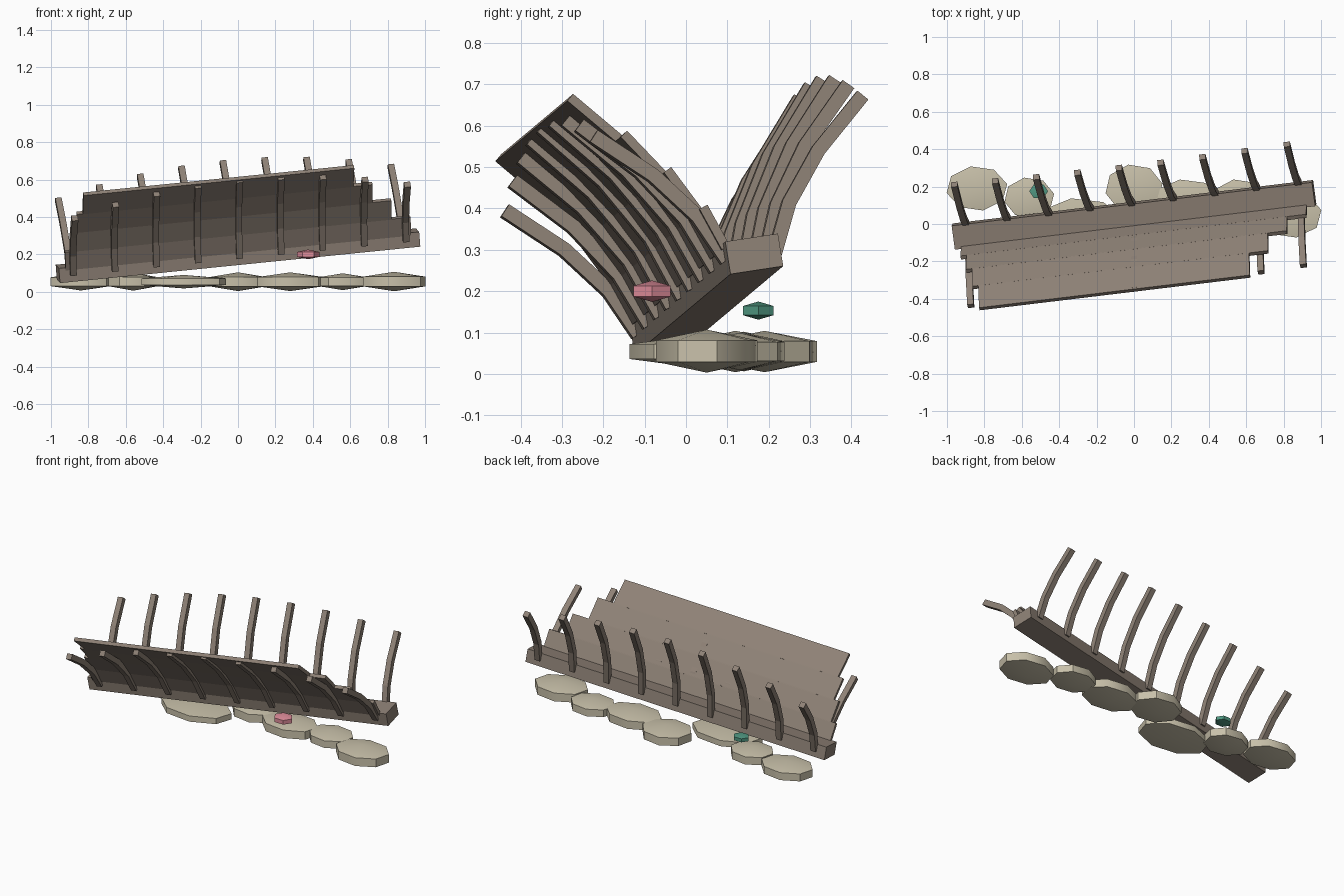
import bpy, bmesh, math
from mathutils import Matrix, Vector, Euler

if "Cube" in bpy.data.objects:
    bpy.data.objects.remove(bpy.data.objects["Cube"])

# Whole wreck is tilted as one group
WRECK = Matrix.Translation((0, 0.049, 0.193)) @ Euler((0.15, -0.1, 0.12)).to_matrix().to_4x4()


def material(name, rgb):
    m = bpy.data.materials.new(name)
    m.diffuse_color = (*rgb, 1)
    m.use_nodes = True
    m.node_tree.nodes["Principled BSDF"].inputs["Base Color"].default_value = m.diffuse_color
    return m


WOOD = material("old_wood", (0.27, 0.22, 0.18))
STONE = material("pale_stone", (0.58, 0.53, 0.40))
PINK = material("pink", (0.75, 0.27, 0.33))
GREEN = material("green", (0.08, 0.31, 0.22))


def finish(bm, name, mat, matrix):
    bmesh.ops.recalc_face_normals(bm, faces=bm.faces)
    me = bpy.data.meshes.new(name)
    bm.to_mesh(me)
    bm.free()
    me.materials.append(mat)
    ob = bpy.data.objects.new(name, me)
    bpy.context.collection.objects.link(ob)
    ob.matrix_world = matrix
    return ob


def box(name, size, matrix):
    bm = bmesh.new()
    bmesh.ops.create_cube(bm, size=1)
    bmesh.ops.scale(bm, vec=size, verts=bm.verts)
    return finish(bm, name, WOOD, matrix)


def curve_out(t):
    # sideways distance of the hull curve at height fraction t
    return 0.059 + 0.1065 * t + 0.1665 * t * t


def rib(name, x, side, height, thick=0.034):
    pts = [Vector((x, side * curve_out(i / 3), height * i / 3)) for i in range(4)]
    bm = bmesh.new()
    rings = []
    h = thick / 2
    for i, p in enumerate(pts):
        dirs = [(b - a).normalized() for a, b in zip(pts, pts[1:])]
        a, b = dirs[max(i - 1, 0)], dirs[min(i, 2)]
        t = (a + b).normalized()
        n = Vector((0, -t.z, t.y)) / t.dot(a)
        rings.append([bm.verts.new(p + Vector((sx * h, 0, 0)) + n * (sn * h))
                      for sx, sn in ((-1, -1), (1, -1), (1, 1), (-1, 1))])
    for r, s in zip(rings, rings[1:]):
        for k in range(4):
            bm.faces.new((r[k], r[(k + 1) % 4], s[(k + 1) % 4], s[k]))
    bm.faces.new(rings[0])
    bm.faces.new(rings[-1])
    return finish(bm, name, WOOD, WRECK)


def pebble(name, centre, half, mat, sides, turn=0.0):
    # squat body: two rings with a vertical rim between them, plus two poles
    bm = bmesh.new()
    rx, ry, rz = half
    rings = []
    for z in (-rz / 2, rz / 2):
        angs = [2 * math.pi * k / sides + turn for k in range(sides)]
        rings.append([bm.verts.new((rx * math.cos(a), ry * math.sin(a), z)) for a in angs])
    low, top = bm.verts.new((0, 0, -rz)), bm.verts.new((0, 0, rz))
    for k in range(sides):
        j = (k + 1) % sides
        bm.faces.new((rings[0][k], rings[0][j], rings[1][j], rings[1][k]))
        bm.faces.new((rings[0][j], rings[0][k], low))
        bm.faces.new((rings[1][k], rings[1][j], top))
    ob = finish(bm, name, mat, Matrix.Translation(centre))
    for f in ob.data.polygons:
        f.use_smooth = True
    bpy.context.view_layer.objects.active = ob
    ob.select_set(True)
    bpy.ops.object.shade_smooth_by_angle(angle=math.radians(40))
    ob.select_set(False)


# Keel beam
box("keel", (1.95, 0.13, 0.08), WRECK)

# Paired ribs, tallest amidships
for i in range(9):
    x = -0.9 + 0.225 * i
    height = 0.46 - 0.114 * (x / 0.9) ** 2
    for side, label in ((-1, "front"), (1, "back")):
        rib(f"rib_{label}_{i + 1}", x, side, height)

# Surviving planks on the front side, shorter towards the top
edges = [0.03, 0.13, 0.24, 0.35, 0.465]
for k in range(4):
    a = Vector((0, -curve_out(edges[k] / 0.46), edges[k]))
    b = Vector((0, -curve_out(edges[k + 1] / 0.46), edges[k + 1]))
    d = b - a
    inward = Vector((0, d.z, -d.y)).normalized()
    x0, x1 = -0.94 + 0.032 * k, 0.93 - 0.103 * k
    mid = (a + b) / 2 + inward * 0.006 + Vector(((x0 + x1) / 2, 0, 0))
    tilt = Matrix.Rotation(math.atan2(-d.y, d.z), 4, 'X')
    box(f"plank_{k + 1}", (x1 - x0, 0.022, d.length + 0.006),
        WRECK @ Matrix.Translation(mid) @ tilt)

# Seabed stones: x, y, half width, half depth, half height
stones = [(-0.84, 0.19, 0.165, 0.12, 0.047), (-0.56, 0.14, 0.135, 0.11, 0.048),
          (-0.29, 0.0, 0.23, 0.14, 0.036), (0.0, 0.19, 0.155, 0.13, 0.05),
          (0.28, 0.12, 0.18, 0.12, 0.05), (0.56, 0.13, 0.14, 0.11, 0.045),
          (0.835, 0.05, 0.17, 0.125, 0.052)]
for i, (x, y, rx, ry, rz) in enumerate(stones):
    pebble(f"stone_{i + 1}", (x, y, 0.054), (rx, ry, rz), STONE, 8, 0.2)
# Lowest stone rests on the ground
bpy.data.objects["stone_7"].location.z = 0.055

# Two small coloured swimmers
pebble("pink_drifter", (0.375, -0.082, 0.2), (0.06, 0.052, 0.026), PINK, 6)
pebble("green_drifter", (-0.51, 0.175, 0.153), (0.05, 0.043, 0.022), GREEN, 6)
